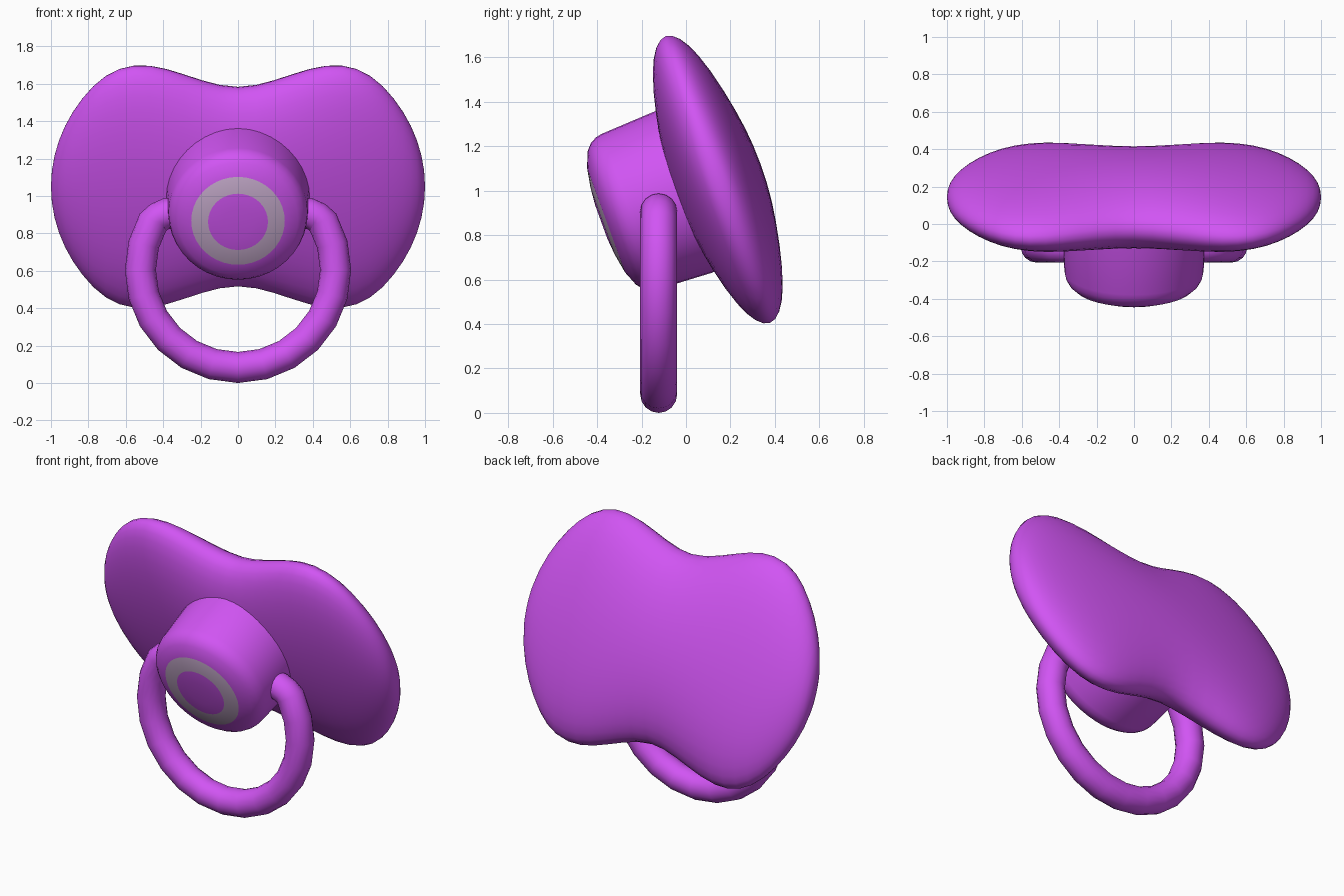
import bpy, bmesh
from math import sin, cos, pi, radians
from mathutils import Matrix

if "Cube" in bpy.data.objects:
    bpy.data.objects.remove(bpy.data.objects["Cube"])

TILT = (radians(20), 0, 0)
CENTRE = (0, 0.143, 1.05)


def material(name, rgb):
    m = bpy.data.materials.new(name)
    m.diffuse_color = (*rgb, 1)
    m.use_nodes = True
    m.node_tree.nodes["Principled BSDF"].inputs["Base Color"].default_value = m.diffuse_color
    return m


purple = material("purple", (0.64, 0.09, 0.90))
pale = material("pale_grey", (0.58, 0.42, 0.62))


def finish(name, bm, mats):
    bmesh.ops.recalc_face_normals(bm, faces=bm.faces[:])
    me = bpy.data.meshes.new(name)
    bm.to_mesh(me)
    bm.free()
    for m in mats:
        me.materials.append(m)
    ob = bpy.data.objects.new(name, me)
    bpy.context.collection.objects.link(ob)
    bpy.ops.object.select_all(action='DESELECT')
    ob.select_set(True)
    bpy.context.view_layer.objects.active = ob
    bpy.ops.object.shade_smooth_by_angle(angle=radians(40))
    return ob


# mouth shield: sphere reshaped into a pinched lens, tilted back
bm = bmesh.new()
bmesh.ops.create_uvsphere(bm, u_segments=40, v_segments=32, radius=1,
                          matrix=Matrix.Rotation(pi / 2, 4, 'Y'))
for v in bm.verts:
    x = v.co.x
    t = min(abs(x) / 0.8, 1)
    v.co.z *= 1.058 * (0.532 + 0.32 * t * t * (3 - 2 * t))
    v.co.y *= 0.205 * max(1 - x * x, 0.001) ** -0.1
shield = finish("mouth_shield", bm, [purple])
shield.location, shield.rotation_euler = CENTRE, TILT

# front button: turned profile (radius, distance forward), pale band on its face
profile = [(0.385, 0.05), (0.385, 0.17), (0.372, 0.42), (0.366, 0.45), (0.35, 0.48),
           (0.32, 0.507), (0.25, 0.535), (0.16, 0.551), (0.08, 0.558)]
SEG = 40
bm = bmesh.new()
rings = [[bm.verts.new((r * cos(2 * pi * i / SEG), -n, r * sin(2 * pi * i / SEG)))
          for i in range(SEG)] for r, n in profile]
for k, (a, b) in enumerate(zip(rings, rings[1:])):
    for i in range(SEG):
        j = (i + 1) % SEG
        f = bm.faces.new((a[i], a[j], b[j], b[i]))
        f.material_index = 1 if profile[k][0] == 0.25 else 0
bm.faces.new(rings[0])
bm.faces.new(rings[-1])
button = finish("front_button", bm, [purple, pale])
button.location, button.rotation_euler = CENTRE, TILT

# pull ring: open circle whose ends turn inward into the button
R, TUBE, SIDES = 0.522, 0.083, 16
arc = [(R * cos(radians(d)), 0.605 + R * sin(radians(d))) for d in range(-210, 31, 15)]
end = [(0.425, 0.885), (0.385, 0.905), (0.30, 0.907)]
path = [(-x, z) for x, z in reversed(end)] + arc + end
bm = bmesh.new()
loops = []
for i, (x, z) in enumerate(path):
    p, q = path[max(i - 1, 0)], path[min(i + 1, len(path) - 1)]
    dx, dz = q[0] - p[0], q[1] - p[1]
    s = (dx * dx + dz * dz) ** 0.5
    loops.append([bm.verts.new((x + TUBE * cos(a) * dz / s, -0.123 + TUBE * sin(a),
                                z - TUBE * cos(a) * dx / s))
                  for a in (2 * pi * k / SIDES for k in range(SIDES))])
for a, b in zip(loops, loops[1:]):
    for k in range(SIDES):
        m = (k + 1) % SIDES
        bm.faces.new((a[k], a[m], b[m], b[k]))
bm.faces.new(loops[0])
bm.faces.new(loops[-1])
finish("pull_ring", bm, [purple])
